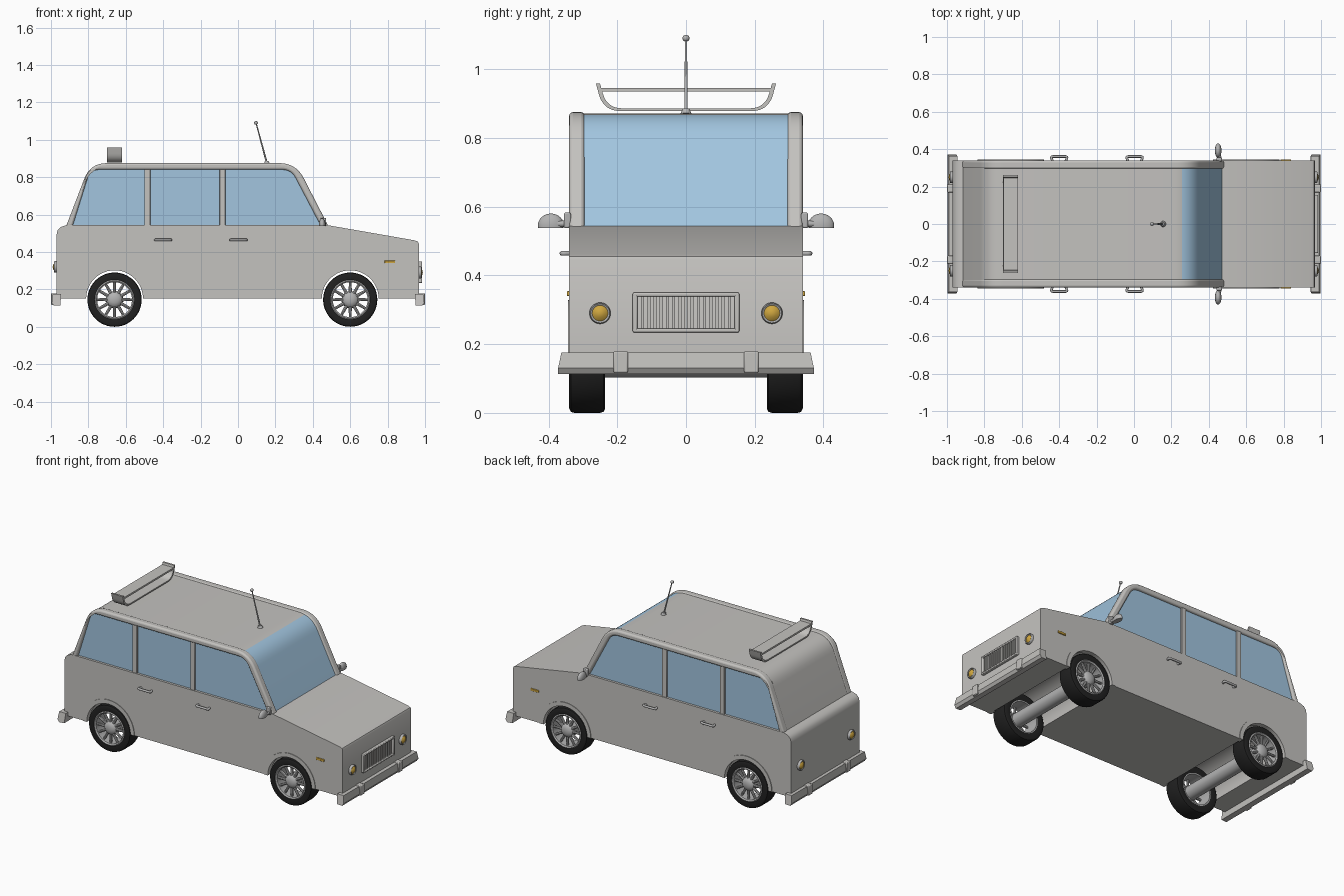
import bpy, bmesh
from math import pi, cos, sin
from mathutils import Vector, Matrix

if "Cube" in bpy.data.objects:
    bpy.data.objects.remove(bpy.data.objects["Cube"])


def material(name, rgb):
    m = bpy.data.materials.new(name)
    m.use_nodes = True
    m.diffuse_color = (*rgb, 1)
    m.node_tree.nodes["Principled BSDF"].inputs["Base Color"].default_value = (*rgb, 1)
    return m


PAINT = material("light grey paint", (0.55, 0.54, 0.52))
GLASS = material("blue glass", (0.36, 0.56, 0.74))
TYRE = material("black rubber", (0.015, 0.015, 0.015))
AMBER = material("amber lamp", (0.62, 0.38, 0.05))
METAL = material("grey metal", (0.45, 0.45, 0.45))


def finish(name, bm, mat, bevel=0, segments=2):
    bmesh.ops.recalc_face_normals(bm, faces=bm.faces)
    me = bpy.data.meshes.new(name)
    bm.to_mesh(me)
    bm.free()
    me.materials.append(mat)
    ob = bpy.data.objects.new(name, me)
    bpy.context.collection.objects.link(ob)
    bpy.ops.object.select_all(action='DESELECT')
    ob.select_set(True)
    bpy.context.view_layer.objects.active = ob
    bpy.ops.object.shade_smooth_by_angle(angle=0.7)
    if bevel:
        b = ob.modifiers.new("bevel", 'BEVEL')
        b.width, b.segments, b.limit_method, b.angle_limit = bevel, segments, 'ANGLE', 0.8
    return ob


def prism(name, pts, y0, y1, mat, bevel=0, segments=2):
    """Side profile (x, z) stretched across y."""
    bm = bmesh.new()
    face = bm.faces.new([bm.verts.new((x, y0, z)) for x, z in pts])
    ext = bmesh.ops.extrude_face_region(bm, geom=[face])["geom"]
    bmesh.ops.translate(bm, vec=(0, y1 - y0, 0),
                        verts=[v for v in ext if isinstance(v, bmesh.types.BMVert)])
    return finish(name, bm, mat, bevel, segments)


def box(name, centre, size, mat, bevel=0):
    bm = bmesh.new()
    bmesh.ops.create_cube(bm, size=1, matrix=Matrix.Translation(centre) @ Matrix.Diagonal((*size, 1)))
    return finish(name, bm, mat, bevel)


def rod(name, a, b, r, mat, r2=None, sides=24):
    a, b = Vector(a), Vector(b)
    turn = (b - a).to_track_quat('Z', 'Y').to_matrix().to_4x4()
    bm = bmesh.new()
    bmesh.ops.create_cone(bm, cap_ends=True, segments=sides, radius1=r, radius2=r if r2 is None else r2,
                          depth=(b - a).length, matrix=Matrix.Translation((a + b) / 2) @ turn)
    return finish(name, bm, mat)


def lathe(name, profile, centre, axis, mat, steps=48):
    """Spin (radius, offset) points about an axis through the centre."""
    bm = bmesh.new()
    vs = [bm.verts.new((r, 0, h)) for r, h in profile]
    edges = [bm.edges.new(p) for p in zip(vs, vs[1:])]
    bmesh.ops.spin(bm, geom=vs + edges, cent=(0, 0, 0), axis=(0, 0, 1), angle=2 * pi, steps=steps)
    bmesh.ops.remove_doubles(bm, verts=bm.verts, dist=1e-5)
    bm.transform(Matrix.Translation(centre) @ Vector(axis).to_track_quat('Z', 'Y').to_matrix().to_4x4())
    return finish(name, bm, mat)


def rounded(pts, d, n=8):
    """Open path with its inner corners rounded."""
    out = [pts[0]]
    for p, c, q in zip(pts, pts[1:], pts[2:]):
        p, c, q = Vector(p), Vector(c), Vector(q)
        a, b = c + (p - c).normalized() * d, c + (q - c).normalized() * d
        for i in range(n + 1):
            t = i / n
            out.append(tuple(a * (1 - t) ** 2 + c * 2 * t * (1 - t) + b * t * t))
    return out + [pts[-1]]


def tube(name, pts, r, mat):
    cu = bpy.data.curves.new(name, 'CURVE')
    cu.dimensions, cu.bevel_depth, cu.bevel_resolution, cu.use_fill_caps = '3D', r, 3, True
    sp = cu.splines.new('POLY')
    sp.points.add(len(pts) - 1)
    for p, co in zip(sp.points, pts):
        p.co = (*co, 1)
    cu.materials.append(mat)
    bpy.context.collection.objects.link(bpy.data.objects.new(name, cu))


AXLES = {"rear": -0.66, "front": 0.6}
WZ, W = 0.145, 0.34


def arc(cx, r, n=24):
    return [(cx - r * cos(pi * i / n), WZ + 0.005 + r * sin(pi * i / n)) for i in range(n + 1)]


# Lower body with wheel wells
shell = [(-0.97, 0.15)] + arc(AXLES["rear"], 0.162) + arc(AXLES["front"], 0.162)
shell += [(0.967, 0.15), (0.967, 0.445), (0.962, 0.455), (0.945, 0.462), (0.48, 0.543),
          (-0.92, 0.543), (-0.95, 0.532), (-0.965, 0.515), (-0.97, 0.49)]
prism("lower_body", shell, -W, W, PAINT)

# Cabin: windscreen faces are the forward ones
outer = rounded([(-0.92, 0.535), (-0.79, 0.875), (0.31, 0.875), (0.485, 0.535)], 0.09)
inner = rounded([(-0.885, 0.535), (-0.79, 0.84), (0.285, 0.84), (0.445, 0.535)], 0.05)
core = rounded([(-0.917, 0.535), (-0.788, 0.871), (0.305, 0.871), (0.475, 0.535)], 0.09)
cabin = prism("cabin", core, -0.3, 0.3, PAINT)
cabin.data.materials.append(GLASS)
for f in cabin.data.polygons:
    if f.normal.x > 0.25 and f.center.x > 0.2:
        f.material_index = 1
prism("side_windows", inner, -0.325, 0.325, GLASS)

for s in (1, -1):
    prism("side_window_frame", outer + inner[::-1], s * 0.295, s * W, PAINT, 0.011, 3)
    for x in (-0.485, -0.083):
        box("window_pillar", (x, s * 0.325, 0.69), (0.032, 0.02, 0.31), PAINT, 0.003)

    # Wheels, arches
    for end, cx in AXLES.items():
        prism(end + "_arch_lip", arc(cx, 0.178) + arc(cx, 0.152)[::-1], s * 0.31, s * 0.344, PAINT)
        hub = (cx, 0, WZ)
        out = (0, s, 0)
        lathe(end + "_tyre", [(0.1, 0.24), (0.132, 0.235), (0.142, 0.24), (0.145, 0.25), (0.145, 0.325),
                              (0.142, 0.335), (0.132, 0.34), (0.104, 0.336), (0.1, 0.24)], hub, out, TYRE)
        lathe(end + "_rim", [(0.1, 0.24), (0.106, 0.337), (0.1, 0.341), (0.093, 0.335),
                             (0.093, 0.24), (0.1, 0.24)], hub, out, METAL)
        lathe(end + "_hub", [(0, 0.342), (0.018, 0.34), (0.034, 0.334), (0.044, 0.322),
                             (0.046, 0.29), (0, 0.29)], hub, out, METAL, 32)
        for i in range(12):
            u = Vector((cos(pi * i / 6), 0, sin(pi * i / 6)))
            base = Vector((cx, s * 0.32, WZ))
            rod(end + "_spoke", base + u * 0.035, base + u * 0.098, 0.009, METAL, 0.007, 8)

    # Door handles
    for x in (-0.4, 0.003):
        path = rounded([(x - 0.035, W - 0.005), (x - 0.045, 0.361), (x + 0.045, 0.361),
                        (x + 0.035, W - 0.005)], 0.012, 4)
        tube("door_handle", [(px, s * py, 0.464) for px, py in path], 0.007, METAL)

    # Wing mirrors
    box("mirror_foot", (0.455, s * 0.345, 0.56), (0.03, 0.02, 0.045), METAL, 0.004)
    rod("mirror_arm", (0.46, s * 0.335, 0.55), (0.455, s * 0.385, 0.55), 0.009, METAL)
    bm = bmesh.new()
    bmesh.ops.create_uvsphere(bm, u_segments=24, v_segments=12, radius=1)
    bmesh.ops.bisect_plane(bm, geom=bm.verts[:] + bm.edges[:] + bm.faces[:], plane_co=(0, 0, -0.2),
                           plane_no=(0, 0, -1), clear_outer=True)
    bmesh.ops.holes_fill(bm, edges=[e for e in bm.edges if e.is_boundary])
    bm.transform(Matrix.Translation((0.45, s * 0.393, 0.545)) @ Matrix.Diagonal((0.018, 0.038, 0.035, 1)))
    finish("mirror_head", bm, METAL)

    # Lamps
    box("side_indicator", (0.812, s * W, 0.347), (0.056, 0.012, 0.014), AMBER, 0.002)
    for name, x, z, d in (("headlamp", 0.967, 0.29, 1), ("tail_lamp", -0.97, 0.32, -1)):
        lathe(name + "_bezel", [(0.031, -0.002), (0.031, 0.01), (0.028, 0.015), (0.023, 0.012),
                                (0.023, -0.002)], (x, s * 0.25, z), (d, 0, 0), METAL, 32)
        lathe(name, [(0, 0.021), (0.012, 0.019), (0.023, 0.01), (0.023, 0)],
              (x, s * 0.25, z), (d, 0, 0), AMBER, 32)

for cx in AXLES.values():
    rod("axle", (cx, -0.31, WZ), (cx, 0.31, WZ), 0.042, METAL)

# Bumpers with overriders
for d in (1, -1):
    sec = [(0.945, 0.175), (0.99, 0.175), (0.996, 0.13), (0.985, 0.113), (0.95, 0.115)]
    bumper = prism("bumper", [(d * x, z) for x, z in sec], -0.372, 0.372, PAINT)
    for v in bumper.data.vertices:
        if v.co.z > 0.17:
            v.co.y *= 0.975
    for y in (-0.19, 0.19):
        box("overrider", (d * 0.975, y, 0.148), (0.05, 0.042, 0.062), PAINT, 0.004)

# Grille
for s in (1, -1):
    box("grille_rail", (0.972, 0, 0.292 + s * 0.052), (0.026, 0.31, 0.012), PAINT, 0.004)
    box("grille_post", (0.972, s * 0.148, 0.292), (0.026, 0.014, 0.116), PAINT, 0.004)
for i in range(15):
    box("grille_slat", (0.971, -0.126 + 0.018 * i, 0.292), (0.014, 0.009, 0.095), PAINT)

# Roof rack: flared cradle and a cross plate
cradle = rounded([(-0.262, 0.958), (-0.24, 0.878), (0.24, 0.878), (0.262, 0.958)], 0.05)
lining = rounded([(-0.25, 0.958), (-0.23, 0.886), (0.23, 0.886), (0.25, 0.958)], 0.045)
rack = prism("roof_rack_cradle", cradle + lining[::-1], -0.04, 0.04, PAINT)
rack.rotation_euler.z = pi / 2
rack.location.x = -0.66
box("roof_rack_plate", (-0.66, 0, 0.94), (0.078, 0.505, 0.011), PAINT)

# Aerial
rod("aerial_base", (0.155, 0, 0.87), (0.153, 0, 0.885), 0.016, METAL, 0.01)
rod("aerial_mast", (0.153, 0, 0.88), (0.097, 0, 1.088), 0.005, METAL, 0.003, 12)
bm = bmesh.new()
bmesh.ops.create_uvsphere(bm, u_segments=16, v_segments=10, radius=0.01,
                          matrix=Matrix.Translation((0.096, 0, 1.09)))
finish("aerial_tip", bm, METAL)
